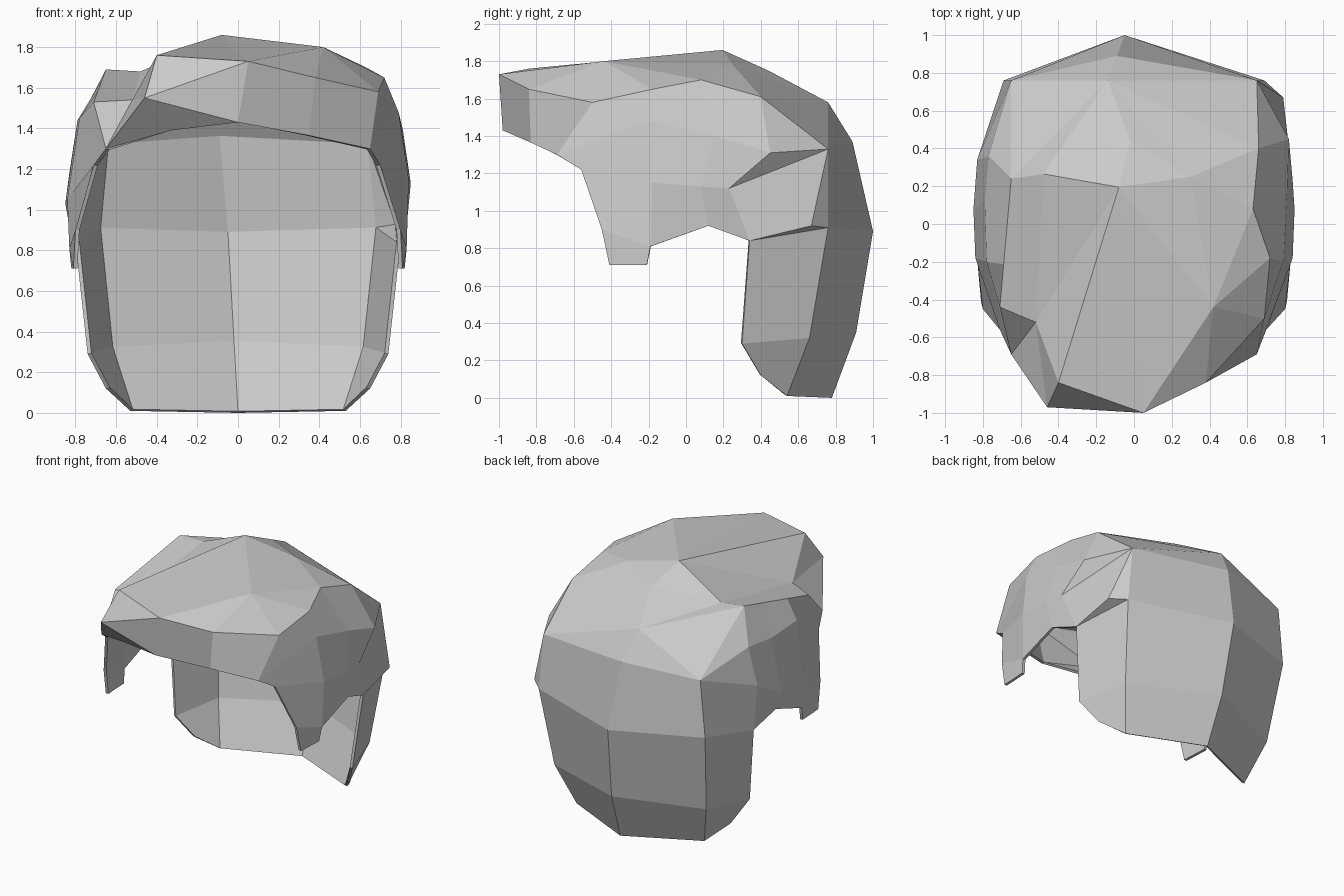
import bpy, bmesh
from mathutils import Vector

if "Cube" in bpy.data.objects:
    bpy.data.objects.remove(bpy.data.objects["Cube"])

bm = bmesh.new()


def face(*pts):
    """Add one flat facet; repeated corners are welded later."""
    bm.faces.new([bm.verts.new(p) for p in pts])


def loft(rows):
    """Join neighbouring rows of points with quads."""
    for a, b in zip(rows, rows[1:]):
        for i in range(len(a) - 1):
            face(a[i], a[i + 1], b[i + 1], b[i])


def side(pts, s):
    return [(s * x, y, z) for x, y, z in pts]


# Back panel profiles: centre line, rounded corner and front edge
centre = [(0, .78, 0), (-.02, .91, .35), (-.05, 1, .89), (-.09, .89, 1.37)]
corner = [(.53, .54, .01), (.63, .66, .32), (.69, .76, .91), (.65, .76, 1.33)]
edge = [(.65, .40, .12), (.74, .30, .29), (.80, .34, .84), (.84, .23, 1.12)]

# Side panel rows above the ear, and the sideburn tip
low = [edge[2], (.83, .12, .92), (.83, -.19, .81), (.80, -.45, .90)]
mid = [edge[3], (.85, .08, 1.13), (.84, -.18, 1.15), (.70, -.56, 1.22)]
high = [(.82, .45, 1.31), (.81, .15, 1.40), (.79, -.20, 1.48), (.65, -.69, 1.30)]
tip = [low[2], (.82, -.21, .71), (.81, -.41, .71), low[3]]

# The left side is smoother: its rear lock blends into the back
left_mid = [(-.83, .34, 1.18), (-.85, .08, 1.03), (-.84, -.18, 1.05), (-.71, -.56, 1.22)]
left_high = [(-.77, .36, 1.46), (-.79, .12, 1.44), (-.78, -.20, 1.45), (-.65, -.69, 1.30)]

# Upper edges of the two sides (the parting is on the left)
right_top = [(.66, .40, 1.61), (.63, .08, 1.70), (.72, -.18, 1.65), (.69, -.50, 1.58)]
l0, l3 = Vector((-.65, .24, 1.69)), Vector((-.71, -.44, 1.53))
left_top = [tuple(l0.lerp(l3, t)) for t in (0, 1 / 3, 2 / 3, 1)]

for s, top in ((1, right_top), (-1, left_top)):
    k, e, lo = side(corner, s), side(edge, s), side(low, s)
    mi, hi = (mid, high) if s > 0 else (left_mid, left_high)
    loft([centre, k])
    loft([k[:3], e[:3]])
    if s > 0:
        # Overlapping lock behind the right ear
        lock = (.79, .67, .92)
        face(lock, k[3], mi[0], e[2])
        face(lock, e[2], k[2])
        face(lock, k[2], k[3])
    else:
        face(k[2], k[3], mi[0], e[2])
    loft([lo, mi, hi, top])
    face(*side(tip, s))
    face(k[3], mi[0], hi[0])
    face(k[3], hi[0], top[0])

# Crown: swept ridge, parting and hub facets
peak, nape, ridge = (-.08, .195, 1.86), (-.14, .76, 1.58), (-.02, .44, 1.75)
hub, brow = (.30, .25, 1.78), (.42, -.44, 1.80)
part_back, part_front = (-.48, .265, 1.68), (-.52, -.52, 1.54)
crest, front, bang = (-.40, -.84, 1.76), (.05, -1, 1.73), (.38, -.84, 1.65)
kr, kl = corner[3], side(corner, -1)[3]
s0, s1, s2, s3 = right_top
face(centre[3], kr, nape)
face(kl, centre[3], nape)
face(nape, kr, s0)
face(kl, nape, left_top[0])
face(nape, part_back, left_top[0])
face(nape, ridge, part_back)
face(ridge, peak, part_back)
face(nape, s0, hub)
face(nape, hub, ridge)
face(ridge, hub, peak)
for a, b in ((s0, s1), (s1, brow), (brow, peak)):
    face(hub, a, b)
for a, b in ((s1, s2), (s2, s3), (s3, bang), (bang, front), (front, peak)):
    face(brow, a, b)
face(peak, front, crest)
face(part_back, peak, part_front)
face(peak, crest, part_front)
face(*left_top, part_front, part_back)

# Fringe: front facets down to the hairline
temple_l, temple_r = left_high[3], high[3]
sweep = (-.46, -.97, 1.55)
hair1, hair2, hair3 = (-.33, -.86, 1.39), (0, -.98, 1.43), (.35, -.83, 1.365)
face(part_front, crest, sweep)
face(part_front, sweep, temple_l)
face(part_front, temple_l, left_top[3])
face(crest, front, sweep)
for a, b in ((front, hair2), (hair2, hair1), (hair1, temple_l)):
    face(sweep, a, b)
face(front, bang, hair3, hair2)
face(bang, s3, temple_r, hair3)

# Weld facets and orient them outwards
bmesh.ops.remove_doubles(bm, verts=bm.verts, dist=.001)
bmesh.ops.recalc_face_normals(bm, faces=bm.faces)
rear = max(bm.faces, key=lambda f: f.calc_center_median().y)
if rear.normal.y < 0:
    bmesh.ops.reverse_faces(bm, faces=bm.faces)

mesh = bpy.data.meshes.new("hair_shell")
bm.to_mesh(mesh)
bm.free()
hair = bpy.data.objects.new("hair_shell", mesh)
bpy.context.collection.objects.link(hair)

# Thin inner wall
wall = hair.modifiers.new("wall", 'SOLIDIFY')
wall.thickness = .02
wall.offset = -1
